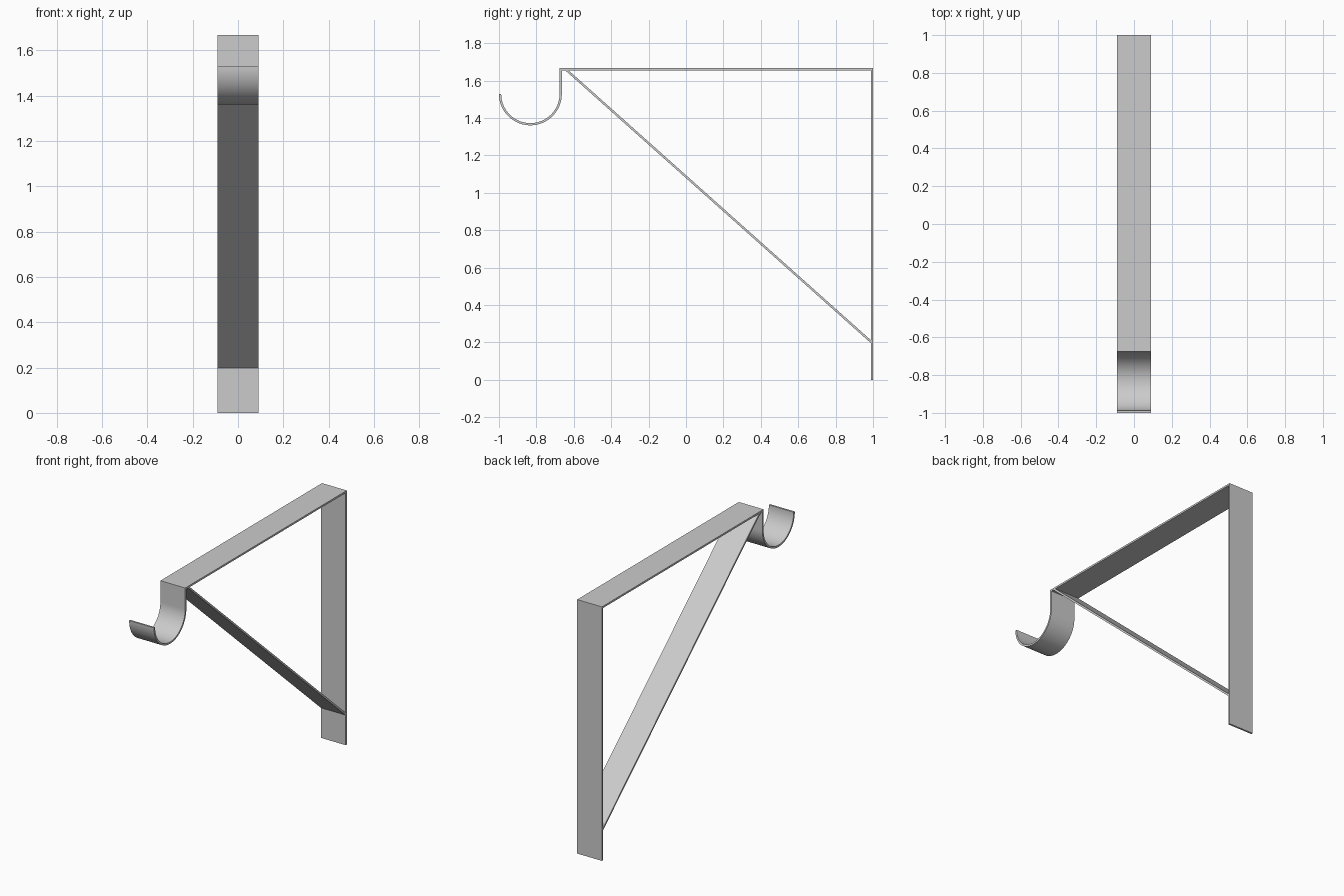
import bpy, bmesh, math

if "Cube" in bpy.data.objects:
    bpy.data.objects.remove(bpy.data.objects["Cube"])

W = 0.09      # half width of the flat bar
T = 0.012     # bar thickness
TOP = 1.667   # overall height
R = 0.168     # hook outer radius
CY, CZ = -1 + R, 1.529


def make_bar(name, outer, inner):
    """Solid strip across x between two matching (y, z) outlines."""
    bm = bmesh.new()
    rings = [[bm.verts.new((x, y, z)) for x, (y, z) in
              ((-W, o), (W, o), (W, i), (-W, i))]
             for o, i in zip(outer, inner)]
    for a, b in zip(rings, rings[1:]):
        for k in range(4):
            n = (k + 1) % 4
            bm.faces.new((a[k], a[n], b[n], b[k]))
    bm.faces.new(rings[0][::-1])
    bm.faces.new(rings[-1])
    bmesh.ops.recalc_face_normals(bm, faces=bm.faces)
    mesh = bpy.data.meshes.new(name)
    bm.to_mesh(mesh)
    bm.free()
    ob = bpy.data.objects.new(name, mesh)
    bpy.context.collection.objects.link(ob)
    return ob


def arc(r, steps=48):
    return [(CY + r * math.cos(a), CZ + r * math.sin(a))
            for a in (math.pi + math.pi * i / steps for i in range(steps + 1))]


# One bent bar: rod hook, riser, shelf arm and wall plate
front = CY + R
outer = arc(R) + [(front - 0.0, TOP - T)]
inner = arc(R - T) + [(front - T, TOP - T)]
# the riser's visible front face belongs to the hook's inner side
outer[-1], inner[-1] = (front, TOP - T), (front - T, TOP)
outer += [(1 - T, TOP - T), (1 - T, 0)]
inner += [(1, TOP), (1, 0)]
bracket = make_bar("bent_bracket_bar", outer, inner)

# Diagonal brace, its ends cut flush against the arm and the wall plate
brace = make_bar("diagonal_brace",
                 [(-0.628, TOP - T), (1 - T, 0.213)],
                 [(-0.646, TOP - T), (1 - T, 0.197)])

# Smooth the hook curve, keep the bends sharp
bpy.ops.object.select_all(action='DESELECT')
bracket.select_set(True)
bpy.context.view_layer.objects.active = bracket
bpy.ops.object.shade_smooth_by_angle(angle=math.radians(30))
